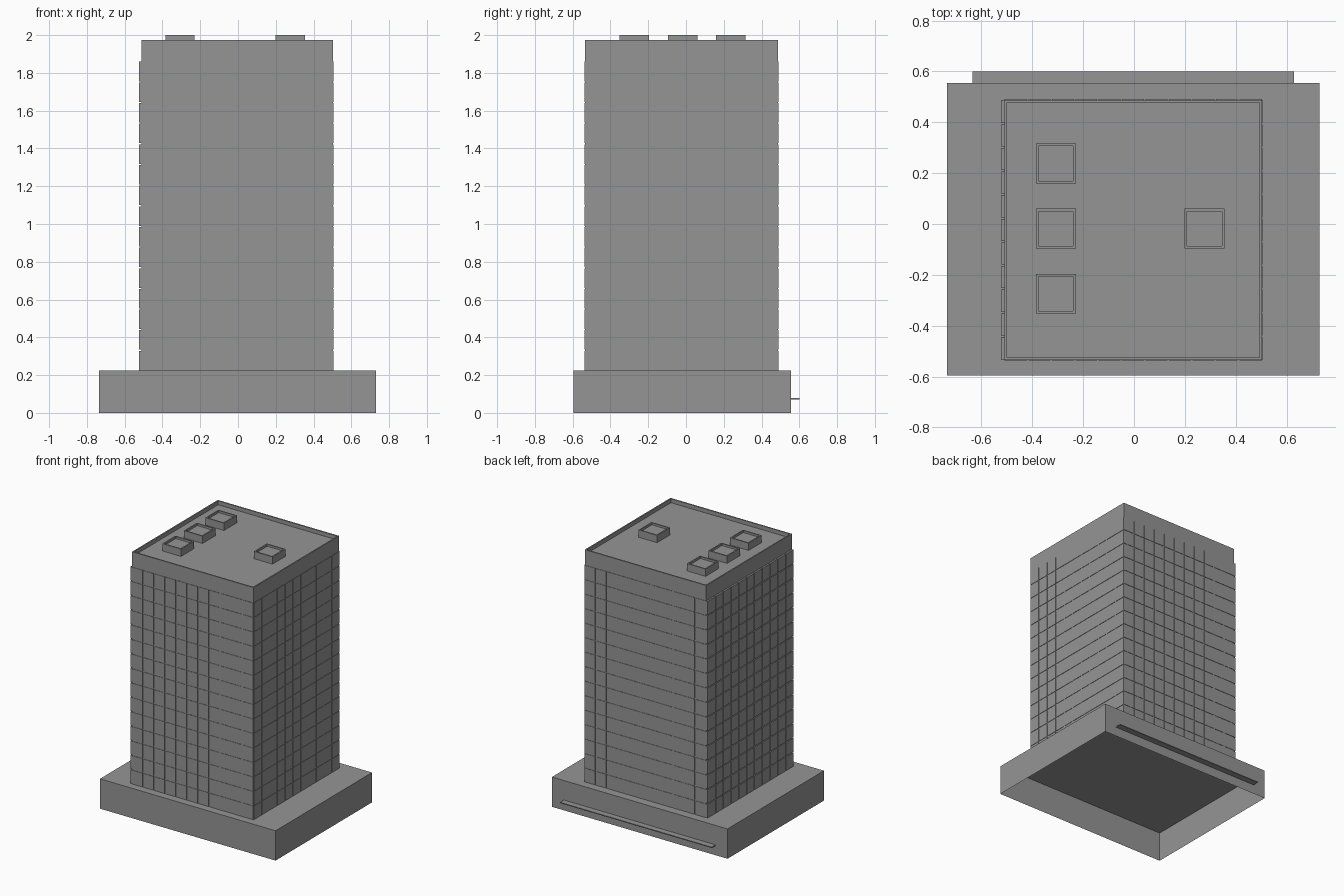
import bpy
import bmesh
from mathutils import Vector

if "Cube" in bpy.data.objects:
    bpy.data.objects.remove(bpy.data.objects["Cube"], do_unlink=True)

GREY = (0.3, 0.3, 0.3, 1)
concrete = bpy.data.materials.new("concrete_grey")
concrete.use_nodes = True
concrete.diffuse_color = GREY
concrete.node_tree.nodes["Principled BSDF"].inputs["Base Color"].default_value = GREY


def add_box(bm, low, high):
    """Add an axis-aligned box and return its faces."""
    low, high = Vector(low), Vector(high)
    verts = bmesh.ops.create_cube(bm, size=1)["verts"]
    for v in verts:
        v.co = (low + high) / 2 + v.co * (high - low)
    return list({f for v in verts for f in v.link_faces})


def facing(faces, sign):
    """Pick the face pointing up (1) or down (-1)."""
    return [f for f in faces if f.normal.z * sign > 0.9]


def sink_top(bm, faces, rim, depth):
    """Leave a rim around the top face and lower the middle."""
    bm.normal_update()
    top = facing(faces, 1)
    bmesh.ops.inset_region(bm, faces=top, thickness=rim)
    # A second, zero-width ring forms the upright inner walls
    bmesh.ops.inset_region(bm, faces=top, thickness=0)
    for v in top[0].verts:
        v.co.z -= depth


def finish(bm, name):
    mesh = bpy.data.meshes.new(name)
    bm.to_mesh(mesh)
    bm.free()
    mesh.materials.append(concrete)
    obj = bpy.data.objects.new(name, mesh)
    bpy.context.collection.objects.link(obj)
    return obj


# Podium, a shell open underneath
PODIUM_TOP = 0.225
bm = bmesh.new()
faces = add_box(bm, (-0.735, -0.595, 0), (0.73, 0.555, PODIUM_TOP))
bm.normal_update()
bmesh.ops.delete(bm, geom=facing(faces, -1), context='FACES')
finish(bm, "podium")

# Thin canopy along the back of the podium
bm = bmesh.new()
add_box(bm, (-0.635, 0.555, 0.071), (0.63, 0.6, 0.078))
finish(bm, "rear_canopy")

# Tower core with a roof parapet
X0, X1, Y0, Y1 = -0.51, 0.503, -0.534, 0.488
bm = bmesh.new()
faces = add_box(bm, (X0, Y0, PODIUM_TOP), (X1, Y1, 1.975))
sink_top(bm, faces, 0.014, 0.03)
finish(bm, "tower_core")

# Cladding panels: an even grid of bays and floors on each side
BAYS, FLOORS, CLAD_TOP, GAP = 11, 15, 1.865, 0.006
floor_height = (CLAD_TOP - PODIUM_TOP) / FLOORS


def clad(name, axis, start, end, inner, outer):
    bm = bmesh.new()
    width = (end - start) / BAYS
    for bay in range(BAYS):
        a = start + bay * width + (GAP / 2 if bay else 0)
        b = start + (bay + 1) * width - (GAP / 2 if bay < BAYS - 1 else 0)
        for floor in range(FLOORS):
            z = PODIUM_TOP + floor * floor_height
            low, high = (a, inner, z), (b, outer, z + floor_height - GAP)
            if axis == 'Y':
                low, high = (inner, a, z), (outer, b, high[2])
            add_box(bm, low, high)
    finish(bm, name)


PROUD = 0.003
clad("front_cladding", 'X', X0, X1, Y0 - PROUD, Y0)
clad("back_cladding", 'X', X0, X1, Y1, Y1 + PROUD)
clad("left_cladding", 'Y', Y0, Y1, X1, X1 + PROUD)
clad("right_cladding", 'Y', Y0, Y1, X0 - 0.013, X0)

# Rooftop units with sunken lids
HALF = 0.078
units = [(-0.307, 0.238), (-0.307, -0.018), (-0.307, -0.274), (0.277, -0.018)]
for i, (x, y) in enumerate(units):
    bm = bmesh.new()
    faces = add_box(bm, (x - HALF, y - HALF, 1.945), (x + HALF, y + HALF, 2))
    sink_top(bm, faces, 0.014, 0.015)
    finish(bm, f"roof_unit_{i + 1}")
